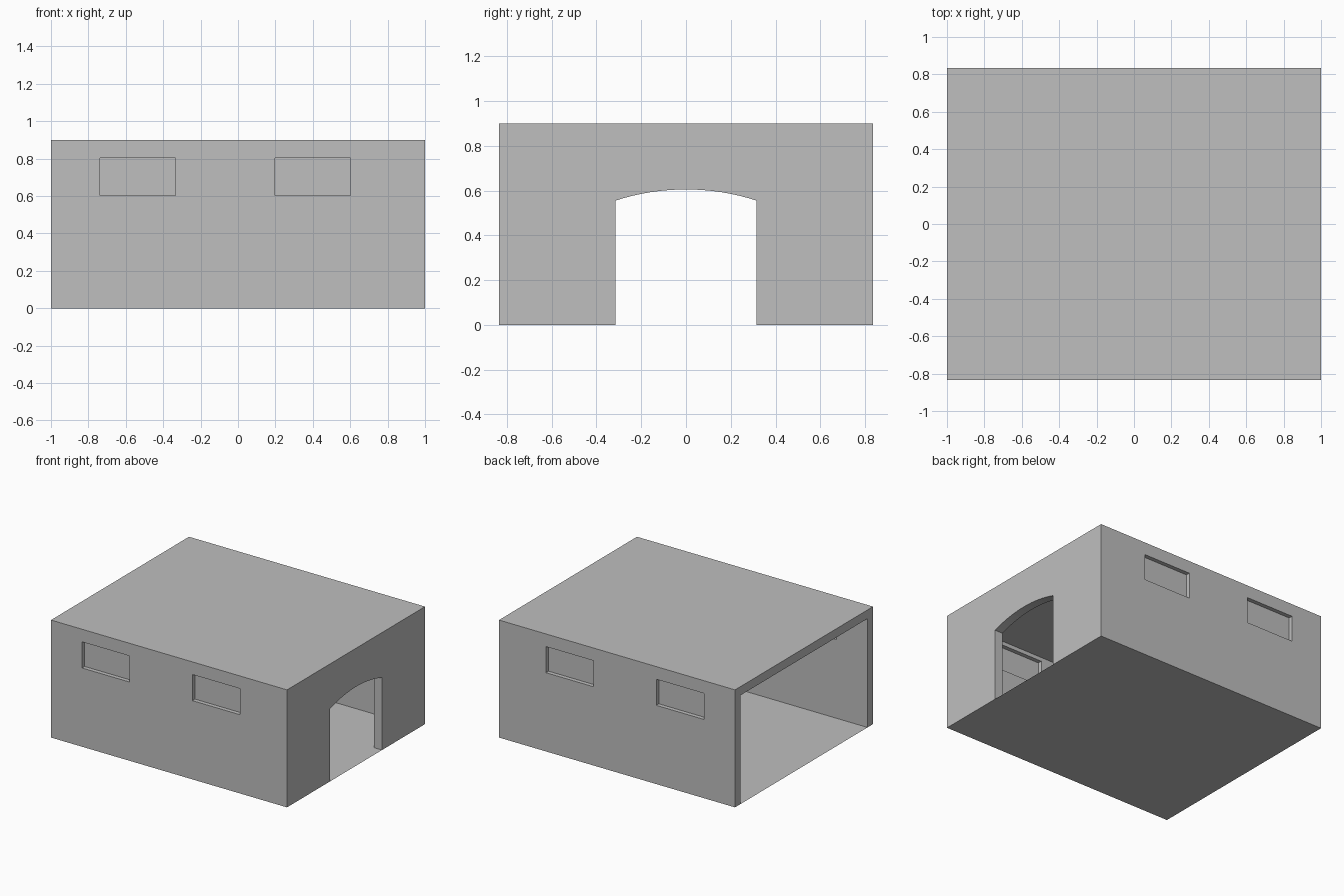
import bpy
import bmesh
import math

WIDTH, DEPTH, HEIGHT, WALL = 2.0, 1.67, 0.9, 0.067
HX, HY = WIDTH / 2, DEPTH / 2
IX, IY = HX - WALL, HY - WALL          # inner faces of the walls
ARCH_HALF, SPRING, RISE = 0.315, 0.555, 0.05
WINDOWS = (-0.535, 0.4)                # window centres along x
WIN_W, WIN_LOW, WIN_HIGH = 0.404, 0.603, 0.803

cube = bpy.data.objects.get("Cube")
if cube:
    bpy.data.objects.remove(cube, do_unlink=True)

grey = bpy.data.materials.new("plain grey")
grey.use_nodes = True
grey.diffuse_color = (0.52, 0.52, 0.52, 1)
grey.node_tree.nodes["Principled BSDF"].inputs["Base Color"].default_value = grey.diffuse_color


def prism(name, outline, offset=(0, 0, 0)):
    """Face from an outline, extruded along an offset if there is one."""
    bm = bmesh.new()
    face = bm.faces.new([bm.verts.new(p) for p in outline])
    if any(offset):
        out = bmesh.ops.extrude_face_region(bm, geom=[face], use_keep_orig=True)
        moved = [g for g in out["geom"] if isinstance(g, bmesh.types.BMVert)]
        bmesh.ops.translate(bm, vec=offset, verts=moved)
        bmesh.ops.recalc_face_normals(bm, faces=bm.faces)
    mesh = bpy.data.meshes.new(name)
    bm.to_mesh(mesh)
    bm.free()
    mesh.materials.append(grey)
    obj = bpy.data.objects.new(name, mesh)
    bpy.context.collection.objects.link(obj)
    return obj


def box(name, x0, x1, y0, y1, z0, z1):
    base = [(x0, y0, z0), (x1, y0, z0), (x1, y1, z0), (x0, y1, z0)]
    return prism(name, base, (0, 0, z1 - z0))


def cut(target, cutter):
    cutter.hide_render = True
    mod = target.modifiers.new("cut", "BOOLEAN")
    mod.operation = "DIFFERENCE"
    mod.solver = "EXACT"
    mod.object = cutter
    bpy.context.view_layer.objects.active = target
    bpy.ops.object.modifier_apply(modifier=mod.name)
    bpy.data.objects.remove(cutter, do_unlink=True)


# Walls and roof: a block hollowed out, open at the -x end and below
shell = box("walls_and_roof", -HX, HX, -HY, HY, 0, HEIGHT)
cut(shell, box("room_cutter", -HX - 0.2, IX, -IY, IY, -0.2, HEIGHT - WALL))

# Arched doorway in the +x wall
radius = (ARCH_HALF ** 2 + RISE ** 2) / (2 * RISE)
sweep = math.asin(ARCH_HALF / radius)
steps = 16
arch = [(IX - 0.1, -ARCH_HALF, -0.2), (IX - 0.1, ARCH_HALF, -0.2)]
for i in range(steps + 1):
    a = sweep * (1 - 2 * i / steps)
    arch.append((IX - 0.1, radius * math.sin(a), SPRING + RISE - radius * (1 - math.cos(a))))
cut(shell, prism("arch_cutter", arch, (0.4, 0, 0)))

# Window openings through both long walls, each with a recessed pane
for n, cx in enumerate(WINDOWS, 1):
    x0, x1 = cx - WIN_W / 2, cx + WIN_W / 2
    cut(shell, box("window_cutter", x0, x1, -HY - 0.1, HY + 0.1, WIN_LOW, WIN_HIGH))
    for side, sign in (("front", -1), ("back", 1)):
        y = sign * (HY - WALL / 2)
        box(f"{side}_window_pane_{n}", x0, x1, y - 0.002, y + 0.002, WIN_LOW, WIN_HIGH)

# Thin floor between the walls, running out through the doorway
prism("floor", [(-HX, -IY, 0), (IX, -IY, 0), (IX, -ARCH_HALF, 0), (HX, -ARCH_HALF, 0),
                (HX, ARCH_HALF, 0), (IX, ARCH_HALF, 0), (IX, IY, 0), (-HX, IY, 0)])
